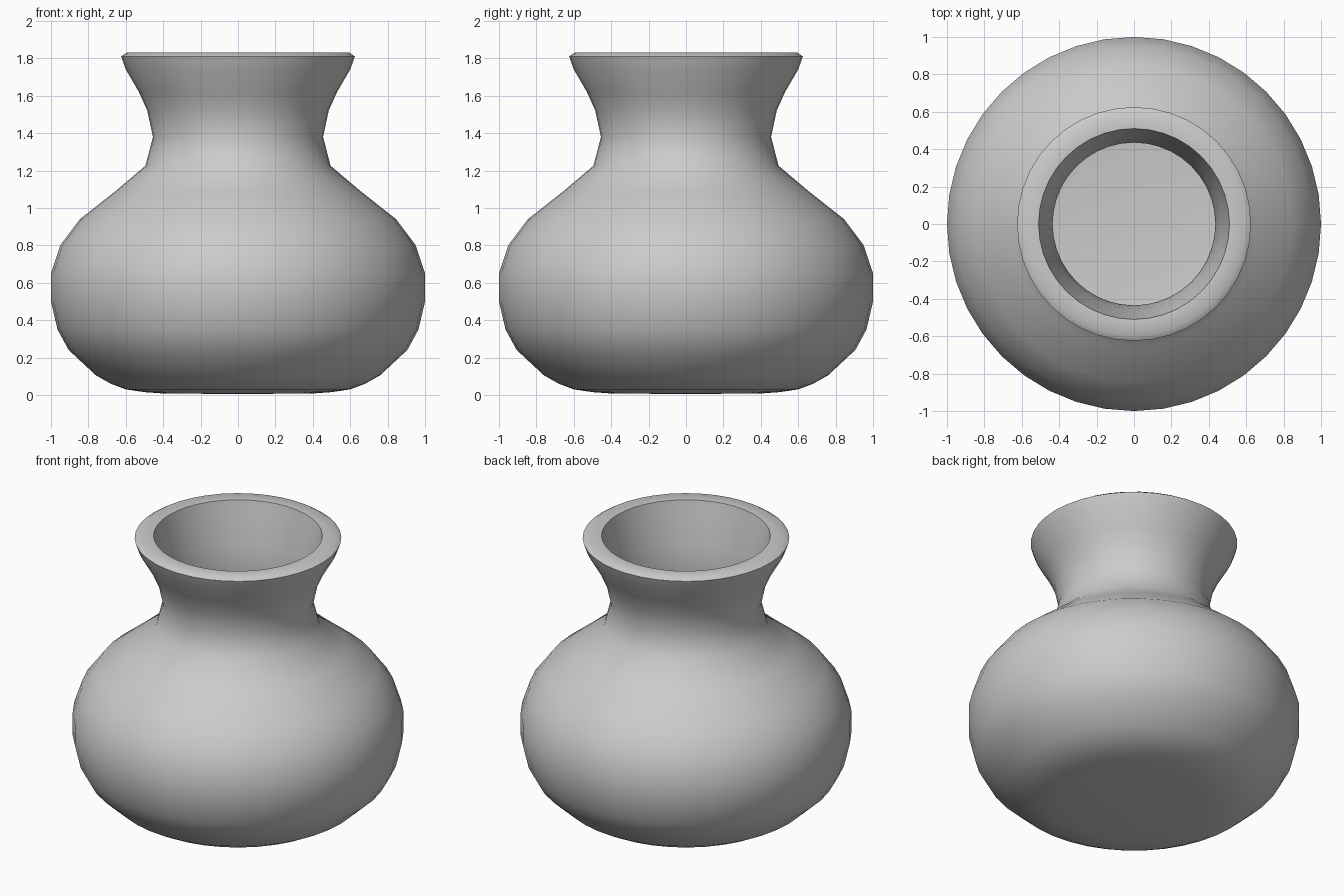
import bpy, bmesh, math

if "Cube" in bpy.data.objects:
    bpy.data.objects.remove(bpy.data.objects["Cube"])

SEGMENTS = 40

# Outer wall (radius, height), from base centre up to the lip
outer = [(0, 0.005), (0.4, 0.008), (0.5, 0.015), (0.6, 0.03), (0.68, 0.06),
         (0.76, 0.105), (0.905, 0.24), (0.965, 0.35), (1.0, 0.5), (1.0, 0.65),
         (0.95, 0.8), (0.845, 0.94), (0.655, 1.09), (0.495, 1.225),
         (0.455, 1.38), (0.485, 1.52), (0.53, 1.62), (0.6, 1.74),
         (0.625, 1.81), (0.595, 1.83)]
# Flat lip and inner wall, back down to the inside floor
inner = [(0.51, 1.825), (0.485, 1.7), (0.455, 1.55), (0.435, 1.38),
         (0.46, 1.21), (0.62, 1.065), (0.81, 0.915), (0.915, 0.785),
         (0.96, 0.645), (0.96, 0.505), (0.925, 0.365), (0.87, 0.265),
         (0.74, 0.14), (0.59, 0.07), (0.4, 0.05), (0, 0.045)]

# Lathe the profile around z
bm = bmesh.new()
verts = [bm.verts.new((r, 0, z)) for r, z in outer + inner]
edges = [bm.edges.new(pair) for pair in zip(verts, verts[1:])]
bmesh.ops.spin(bm, geom=verts + edges, cent=(0, 0, 0), axis=(0, 0, 1),
               angle=2 * math.pi, steps=SEGMENTS, use_merge=False)
bmesh.ops.remove_doubles(bm, verts=bm.verts[:], dist=0.0005)
bmesh.ops.recalc_face_normals(bm, faces=bm.faces[:])

mesh = bpy.data.meshes.new("vase")
bm.to_mesh(mesh)
bm.free()
vase = bpy.data.objects.new("vase", mesh)
bpy.context.collection.objects.link(vase)

# Smooth body, crisp inner lip
bpy.context.view_layer.objects.active = vase
vase.select_set(True)
bpy.ops.object.shade_smooth_by_angle(angle=math.radians(60))
